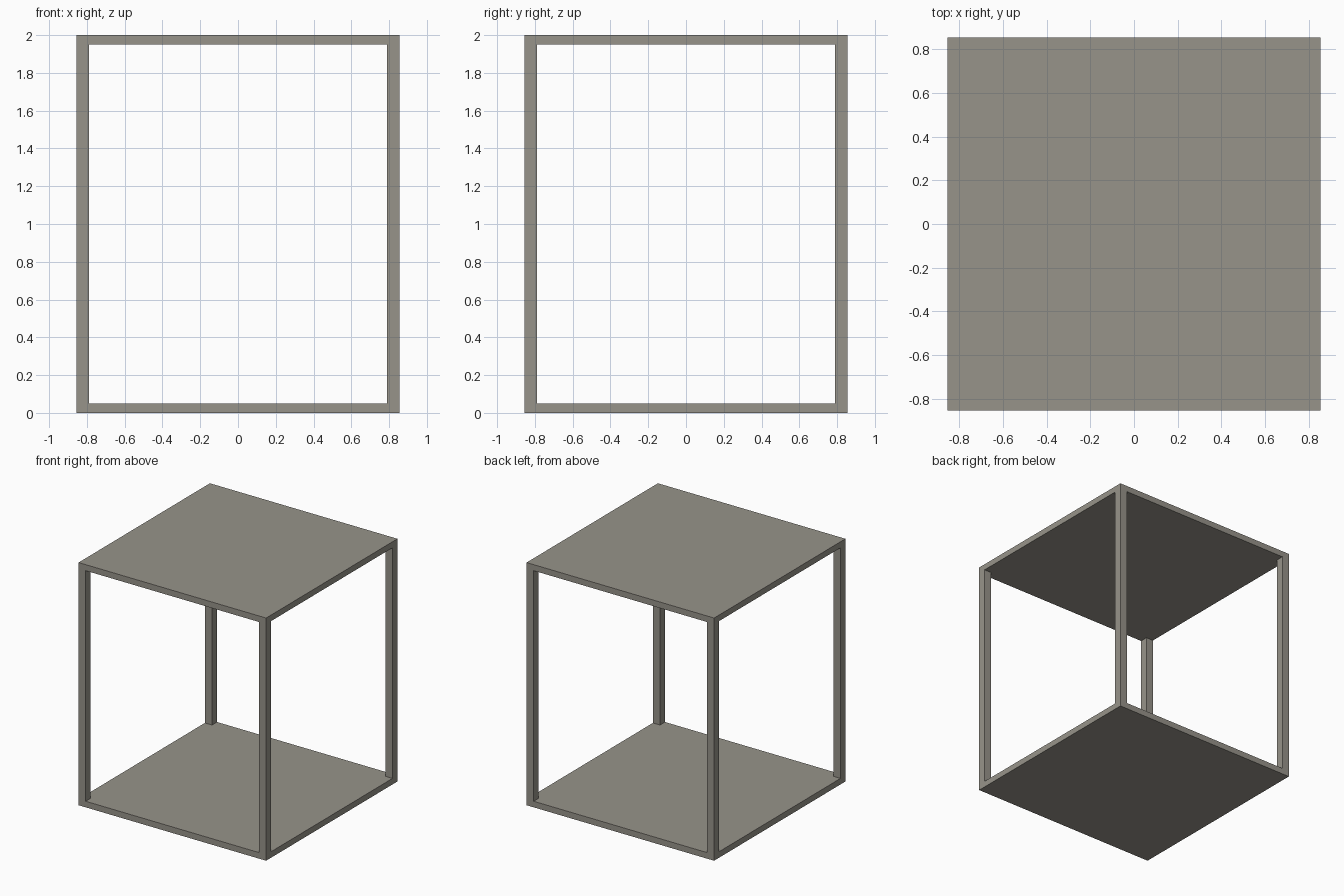
import bpy

if "Cube" in bpy.data.objects:
    bpy.data.objects.remove(bpy.data.objects["Cube"])

HALF = 0.855      # half width of the frame
HEIGHT = 2.0
SLAB = 0.05       # panel thickness
POST = 0.065      # square post width

mat = bpy.data.materials.new("warm_grey")
mat.diffuse_color = (0.31, 0.295, 0.255, 1.0)
mat.use_nodes = True
mat.node_tree.nodes["Principled BSDF"].inputs["Base Color"].default_value = mat.diffuse_color


def box(name, centre, size):
    bpy.ops.mesh.primitive_cube_add(size=1, location=centre)
    ob = bpy.context.object
    ob.name = name
    ob.scale = size
    bpy.ops.object.transform_apply(location=False, rotation=False, scale=True)
    ob.data.materials.append(mat)
    return ob


# Bottom and top panels
box("bottom_panel", (0, 0, SLAB / 2), (2 * HALF, 2 * HALF, SLAB))
box("top_panel", (0, 0, HEIGHT - SLAB / 2), (2 * HALF, 2 * HALF, SLAB))

# Four corner posts between the panels
offset = HALF - POST / 2
for sx, side in ((-1, "left"), (1, "right")):
    for sy, end in ((-1, "front"), (1, "back")):
        box(f"{end}_{side}_post", (sx * offset, sy * offset, HEIGHT / 2),
            (POST, POST, HEIGHT - 2 * SLAB))
